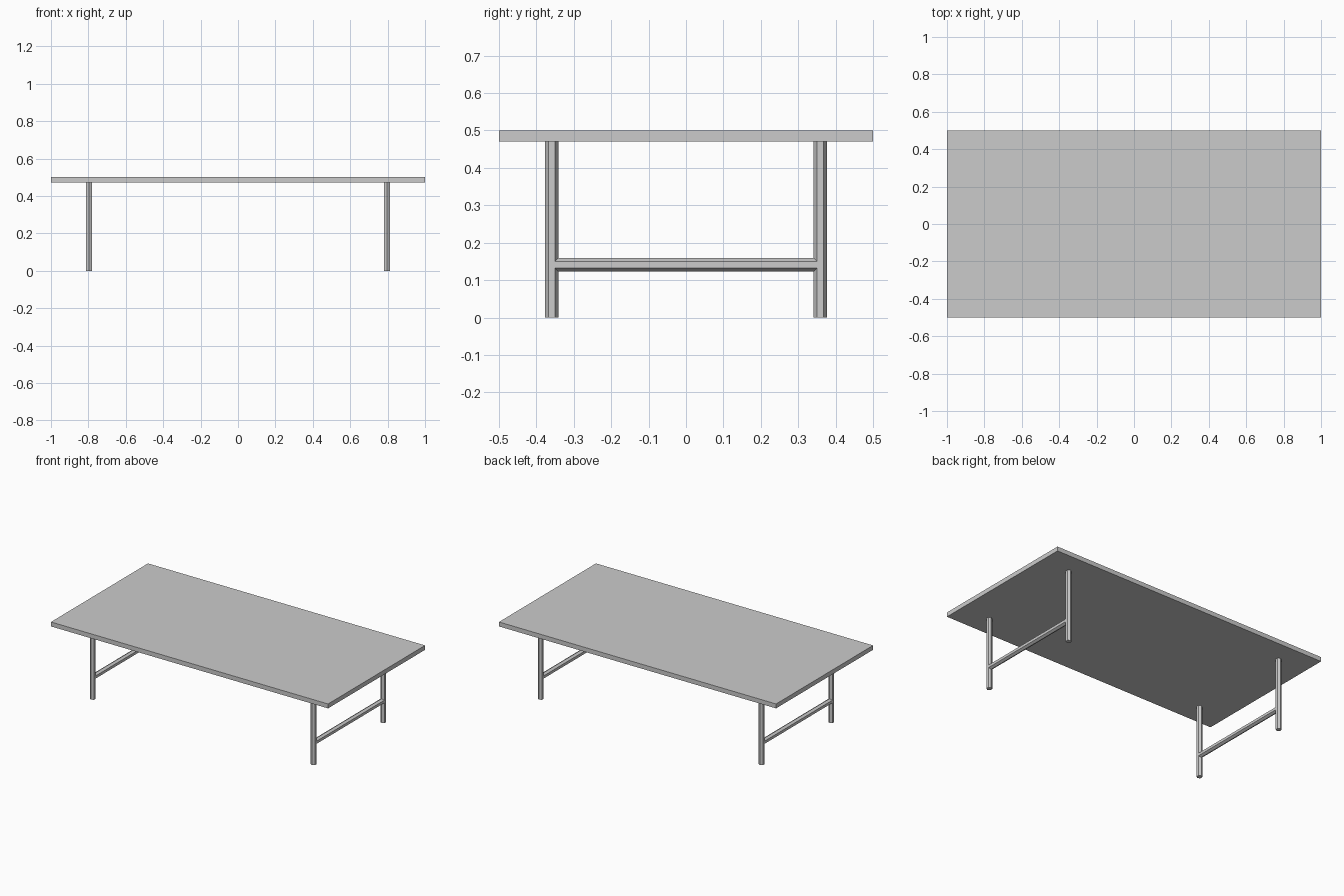
import bpy
from math import pi

if "Cube" in bpy.data.objects:
    bpy.data.objects.remove(bpy.data.objects["Cube"])

TOP_Z, THICK = 0.5, 0.029      # table top height and thickness
RADIUS = 0.0175                # six-sided bar radius
LEG_X, LEG_Y = 0.797, 0.359    # leg positions
RAIL_Z = 0.141


def hex_bar(name, length, location, rotation=(0, 0, 0)):
    bpy.ops.mesh.primitive_cylinder_add(vertices=6, radius=RADIUS, depth=length,
                                        location=location, rotation=rotation)
    bpy.context.object.name = name


# Table top slab
bpy.ops.mesh.primitive_cube_add(size=1, location=(0, 0, TOP_Z - THICK / 2))
top = bpy.context.object
top.name = "table_top"
top.scale = (2, 1, THICK)
bpy.ops.object.transform_apply(location=False, rotation=False, scale=True)

# Two end frames: a pair of legs joined by a cross rail
leg_h = TOP_Z - THICK
for side, sx in (("left", -1), ("right", 1)):
    for end, sy in (("front", -1), ("back", 1)):
        hex_bar(f"{end}_{side}_leg", leg_h, (sx * LEG_X, sy * LEG_Y, leg_h / 2))
    hex_bar(f"{side}_rail", 2 * LEG_Y, (sx * LEG_X, 0, RAIL_Z), (pi / 2, 0, 0))
